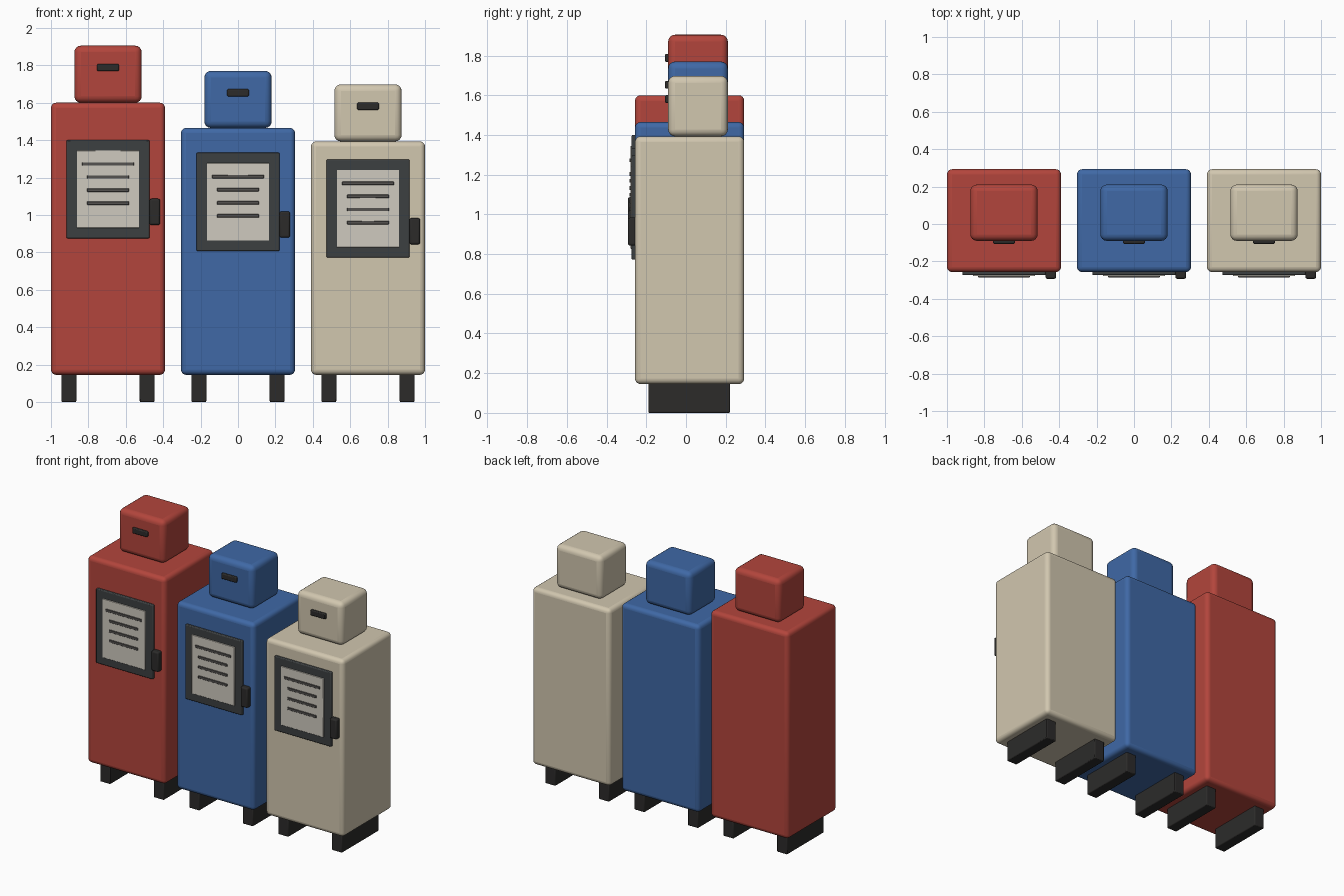
import bpy

if "Cube" in bpy.data.objects:
    bpy.data.objects.remove(bpy.data.objects["Cube"])


def material(name, rgb):
    m = bpy.data.materials.new(name)
    m.diffuse_color = (*rgb, 1)
    m.use_nodes = True
    m.node_tree.nodes["Principled BSDF"].inputs["Base Color"].default_value = m.diffuse_color
    return m


RED = material("red_paint", (0.45, 0.06, 0.045))
BLUE = material("blue_paint", (0.05, 0.14, 0.38))
CREAM = material("cream_paint", (0.64, 0.57, 0.43))
DARK = material("dark_rubber", (0.025, 0.024, 0.023))
TRIM = material("grey_trim", (0.045, 0.05, 0.052))
PANEL = material("panel_face", (0.62, 0.59, 0.52))
LINE = material("line_grey", (0.09, 0.085, 0.08))


def box(name, x, y, z, mat, bevel=0.0, segments=3):
    """Rounded box from (min, max) ranges."""
    centre = [(a + b) / 2 for a, b in (x, y, z)]
    bpy.ops.mesh.primitive_cube_add(size=1, location=centre)
    ob = bpy.context.object
    ob.name = name
    ob.scale = [b - a for a, b in (x, y, z)]
    bpy.ops.object.transform_apply(location=False, rotation=False, scale=True)
    ob.data.materials.append(mat)
    if bevel:
        mod = ob.modifiers.new("rounding", "BEVEL")
        mod.width = bevel
        mod.segments = segments
        bpy.ops.object.shade_smooth_by_angle()
    return ob


def span(centre, size):
    return (centre - size / 2, centre + size / 2)


def cabinet(label, cx, top, paint):
    bottom = 0.145
    mid = (bottom + top) / 2

    # Main body and head
    box(f"{label}_body", span(cx, 0.61), (-0.257, 0.293), (bottom, top), paint, 0.028, 4)
    box(f"{label}_head", span(cx, 0.36), (-0.09, 0.211), (top, top + 0.305), paint, 0.035, 4)
    box(f"{label}_head_slot", span(cx, 0.116), (-0.106, -0.08),
        span(top + 0.188, 0.039), DARK, 0.006, 2)

    # Door frame with its face panel
    fz = mid + 0.265
    box(f"{label}_frame", span(cx, 0.444), (-0.274, -0.245), span(fz, 0.525), TRIM, 0.006, 2)
    box(f"{label}_panel", span(cx, 0.334), (-0.279, -0.26), span(fz, 0.415), PANEL, 0.002, 1)

    # Raised lines on the panel
    for i, width in enumerate((0.278, 0.224, 0.224, 0.224)):
        box(f"{label}_panel_line_{i + 1}", span(cx, width), (-0.285, -0.272),
            span(fz + 0.135 - 0.07 * i, 0.018), LINE, 0.002, 1)

    # Door handle
    box(f"{label}_handle", span(cx + 0.25, 0.056), (-0.293, -0.245),
        span(mid + 0.144, 0.14), DARK, 0.01, 3)

    # Runner feet
    for side, sx in (("left", -1), ("right", 1)):
        box(f"{label}_foot_{side}", span(cx + sx * 0.209, 0.08), (-0.19, 0.222),
            (0, 0.16), DARK, 0.006, 2)


cabinet("red", -0.695, 1.60, RED)
cabinet("blue", 0.0, 1.465, BLUE)
cabinet("cream", 0.695, 1.393, CREAM)
